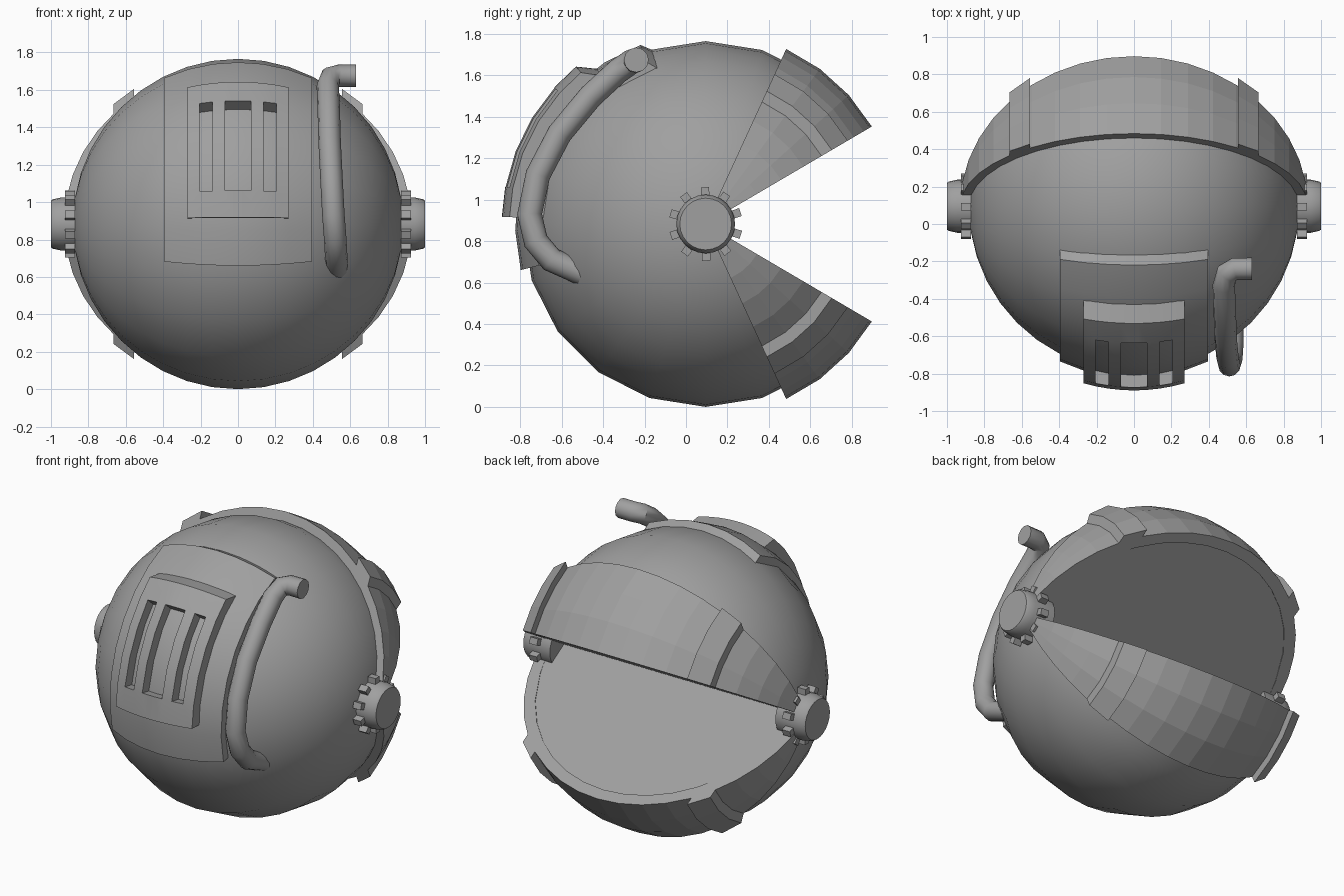
import bpy, bmesh, math

if "Cube" in bpy.data.objects:
    bpy.data.objects.remove(bpy.data.objects["Cube"])

CY, CZ, R = 0.095, 0.883, 0.883      # ball centre and radius
MOUTH, LID_FRONT = 30.4, 65.3        # lid angles around the x axis

grey = bpy.data.materials.new("grey metal")
grey.diffuse_color = (0.35, 0.35, 0.35, 1)
grey.use_nodes = True
grey.node_tree.nodes["Principled BSDF"].inputs["Base Color"].default_value = grey.diffuse_color


def finish(bm, name, smooth=None):
    bmesh.ops.remove_doubles(bm, verts=bm.verts, dist=1e-5)
    bmesh.ops.dissolve_degenerate(bm, edges=bm.edges, dist=1e-5)
    bmesh.ops.recalc_face_normals(bm, faces=bm.faces)
    me = bpy.data.meshes.new(name)
    bm.to_mesh(me)
    bm.free()
    ob = bpy.data.objects.new(name, me)
    bpy.context.collection.objects.link(ob)
    me.materials.append(grey)
    if smooth:
        shade(ob, smooth)
    return ob


def shade(ob, angle):
    bpy.ops.object.select_all(action='DESELECT')
    ob.select_set(True)
    bpy.context.view_layer.objects.active = ob
    bpy.ops.object.shade_smooth_by_angle(angle=math.radians(angle))


def patch(name, xs, angles, r0, r1, skip=(), slant=0, smooth=None):
    """Curved slab on the ball between radii r0 and r1; skip leaves out grid cells.
    slant shifts the inner edge of the first angle to make a sloped wall."""
    bm = bmesh.new()
    nx, na = len(xs) - 1, len(angles) - 1

    def layer(r, shift):
        rows = []
        for x in xs:
            rho = math.sqrt(max(r * r - x * x, 0))
            row = []
            for j, a in enumerate(angles):
                t = math.radians(a + (shift if j == 0 else 0))
                row.append(bm.verts.new((x, CY + rho * math.cos(t), CZ + rho * math.sin(t))))
            rows.append(row)
        return rows

    inner, outer = layer(r0, slant), layer(r1, 0)
    kept = {(i, j) for i in range(nx) for j in range(na)} - set(skip)
    for i, j in kept:
        corners = [(i, j), (i + 1, j), (i + 1, j + 1), (i, j + 1)]
        for g in (inner, outer):
            bm.faces.new([g[a][b] for a, b in corners])
        neighbours = [(i, j - 1), (i + 1, j), (i, j + 1), (i - 1, j)]
        for k, n in enumerate(neighbours):
            if n not in kept:
                (a, b), (c, d) = corners[k], corners[(k + 1) % 4]
                bm.faces.new((inner[a][b], inner[c][d], outer[c][d], outer[a][b]))
    return finish(bm, name, smooth)


def span(a, b, n):
    return [a + (b - a) * i / n for i in range(n + 1)]


def arc_x(r):
    return [r * math.sin(math.radians(p)) for p in range(-90, 91, 9)]


# Ball with a wedge-shaped mouth at the back
patch("ball", arc_x(R), [MOUTH + 0.6] + list(range(36, 325, 18)) + [360 - MOUTH - 0.6],
      0, R, smooth=30)

# Upper and lower lids with raised straps
for label, sign in (("upper", 1), ("lower", -1)):
    angles = [sign * a for a in span(MOUTH, LID_FRONT, 3)]
    patch(label + "_lid", arc_x(0.93), angles, 0.86, 0.93)
    for side, s in (("right", 1), ("left", -1)):
        patch(f"{label}_{side}_strap", [s * 0.555, s * 0.665], angles, 0.9, 0.97)

# Curved front plate
patch("front_plate", span(-0.395, 0.395, 6), span(110, 194, 7), 0.865, 0.92,
      slant=-4, smooth=25)

# Raised grille with three slots
slot_cells = [(i, j) for i in (1, 3, 4, 5, 7) for j in (1, 2, 3)]
patch("grille", [-0.27, -0.205, -0.135, -0.07, -0.0233, 0.0233, 0.07, 0.135, 0.205, 0.27],
      [129.5, 138, 148.5, 159, 169.5, 178], 0.915, 0.985,
      skip=slot_cells, slant=-4.5, smooth=25)

# Side hubs with gear teeth
for side, s in (("right", 1), ("left", -1)):
    bm = bmesh.new()
    rings = []
    for x, r in ((0.8, 0.142), (0.945, 0.142), (0.99, 0.132), (1.0, 0.125)):
        rings.append([bm.verts.new((s * x, CY + r * math.cos(k * math.tau / 24),
                                    CZ + r * math.sin(k * math.tau / 24))) for k in range(24)])
    for lo, hi in zip(rings, rings[1:]):
        for k in range(24):
            bm.faces.new((lo[k], lo[k - 1], hi[k - 1], hi[k]))
    bm.faces.new(rings[0])
    bm.faces.new(rings[-1])
    finish(bm, side + "_hub", 30)

    bm = bmesh.new()
    for k in range(10):
        t = math.radians(19 + 36 * k)
        cube = bmesh.ops.create_cube(bm, size=1)["verts"]
        for v in cube:
            rad, tan = 0.15 + v.co.y * 0.055, v.co.z * 0.04
            v.co = (s * (0.898 + v.co.x * 0.055),
                    CY + rad * math.cos(t) - tan * math.sin(t),
                    CZ + rad * math.sin(t) + tan * math.cos(t))
    finish(bm, side + "_hub_teeth")

# Bent pipe beside the front plate
path = [(0.63, -0.24, 1.675), (0.54, -0.24, 1.675), (0.495, -0.265, 1.665), (0.48, -0.33, 1.62),
        (0.485, -0.46, 1.5), (0.49, -0.61, 1.32), (0.5, -0.715, 1.12), (0.51, -0.755, 0.93),
        (0.52, -0.725, 0.80), (0.525, -0.65, 0.71), (0.525, -0.5, 0.645)]
cu = bpy.data.curves.new("pipe", 'CURVE')
cu.dimensions = '3D'
cu.bevel_depth = 0.06
cu.bevel_resolution = 4
cu.use_fill_caps = True
sp = cu.splines.new('POLY')
sp.points.add(len(path) - 1)
for p, co in zip(sp.points, path):
    p.co = (*co, 1)
pipe = bpy.data.objects.new("pipe", cu)
bpy.context.collection.objects.link(pipe)
bpy.ops.object.select_all(action='DESELECT')
pipe.select_set(True)
bpy.context.view_layer.objects.active = pipe
bpy.ops.object.convert(target='MESH')
pipe = bpy.context.view_layer.objects.active
pipe.data.materials.clear()
pipe.data.materials.append(grey)
shade(pipe, 40)
